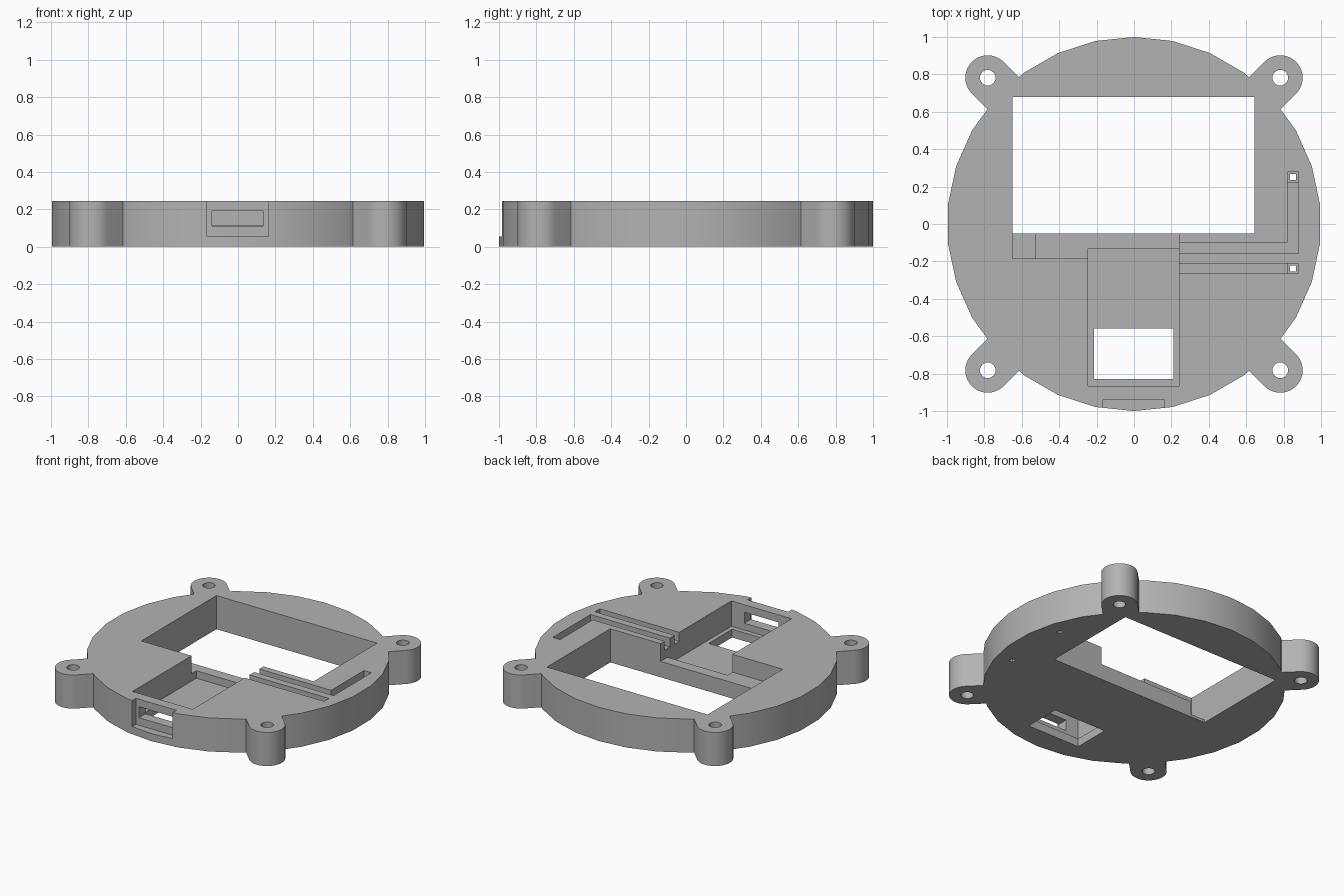
import bpy, bmesh, math
from math import sin, cos, pi, radians

H = 0.245    # body height
OVER = 0.3   # top of open cutters

if "Cube" in bpy.data.objects:
    bpy.data.objects.remove(bpy.data.objects["Cube"], do_unlink=True)

grey = bpy.data.materials.new("plain_grey")
grey.use_nodes = True
grey.diffuse_color = (0.45, 0.45, 0.45, 1)
grey.node_tree.nodes["Principled BSDF"].inputs["Base Color"].default_value = (0.45, 0.45, 0.45, 1)


def prism(name, outline, z0, z1):
    """Extrude a counter-clockwise outline from z0 to z1."""
    bm = bmesh.new()
    base = bm.faces.new([bm.verts.new((x, y, z0)) for x, y in outline])
    top = bmesh.ops.extrude_face_region(bm, geom=[base])["geom"]
    verts = [v for v in top if isinstance(v, bmesh.types.BMVert)]
    bmesh.ops.translate(bm, verts=verts, vec=(0, 0, z1 - z0))
    bmesh.ops.recalc_face_normals(bm, faces=bm.faces[:])
    mesh = bpy.data.meshes.new(name)
    bm.to_mesh(mesh)
    bm.free()
    obj = bpy.data.objects.new(name, mesh)
    bpy.context.collection.objects.link(obj)
    mesh.materials.append(grey)
    return obj


def arc(cx, cy, r, start, sweep, n):
    return [(cx + r * cos(start + sweep * i / n), cy + r * sin(start + sweep * i / n))
            for i in range(n + 1)]


def combine(target, tool, operation):
    mod = target.modifiers.new("combine", 'BOOLEAN')
    mod.operation = operation
    mod.solver = 'EXACT'
    mod.object = tool
    bpy.context.view_layer.objects.active = target
    bpy.ops.object.modifier_apply(modifier=mod.name)
    bpy.data.objects.remove(tool, do_unlink=True)


def cut_box(x0, x1, y0, y1, z0, z1=OVER):
    tool = prism("cutter", [(x0, y0), (x1, y0), (x1, y1), (x0, y1)], z0, z1)
    combine(body, tool, 'DIFFERENCE')


# Round plate
body = prism("round_mounting_plate", arc(0, 0, 1, pi / 2, 2 * pi, 30)[:-1], 0, H)

# Four rounded screw ears on the diagonals
EAR = 0.782
for k in range(4):
    a = radians(45 + 90 * k)
    cx, cy = EAR * math.copysign(1, cos(a)), EAR * math.copysign(1, sin(a))
    outline = arc(cx, cy, 0.12, a - pi / 2, pi, 20)
    inner = [(x - 0.4 * cos(a), y - 0.4 * sin(a)) for x, y in (outline[-1], outline[0])]
    combine(body, prism("ear", outline + inner, 0, H), 'UNION')
    hole = prism("ear_hole", arc(cx, cy, 0.042, 0, 2 * pi, 24)[:-1], -0.1, OVER)
    combine(body, hole, 'DIFFERENCE')

# Large display window
cut_box(-0.65, 0.645, -0.05, 0.68, -0.1)

# Circuit board pocket, with an opening through its floor
cut_box(-0.245, 0.24, -0.865, -0.13, 0.06)
cut_box(-0.215, 0.21, -0.83, -0.56, -0.1)

# Cable channel between pocket and window, deeper at its end
cut_box(-0.245, 0.24, -0.14, -0.04, 0.115)
cut_box(-0.65, -0.24, -0.185, -0.04, 0.115)
cut_box(-0.65, -0.53, -0.185, -0.04, 0.02)

# Wire grooves
GROOVE = 0.18
cut_box(0.2, 0.88, -0.157, -0.098, GROOVE)
cut_box(0.82, 0.88, -0.15, 0.278, GROOVE)
cut_box(0.2, 0.88, -0.265, -0.21, GROOVE)

# Sensor sockets with small pin holes
for y in (0.251, -0.238):
    cut_box(0.82, 0.88, y - 0.027, y + 0.027, 0.06)
    cut_box(0.834, 0.866, y - 0.016, y + 0.016, -0.1)

# Plug recess and port in the front rim
cut_box(-0.165, 0.162, -1.1, -0.94, 0.055)
cut_box(-0.14, 0.135, -1.0, -0.8, 0.11, 0.19)

# Smooth curved rims, keep edges sharp
for o in bpy.context.selected_objects:
    o.select_set(False)
body.select_set(True)
bpy.context.view_layer.objects.active = body
bpy.ops.object.shade_smooth_by_angle(angle=radians(25))
